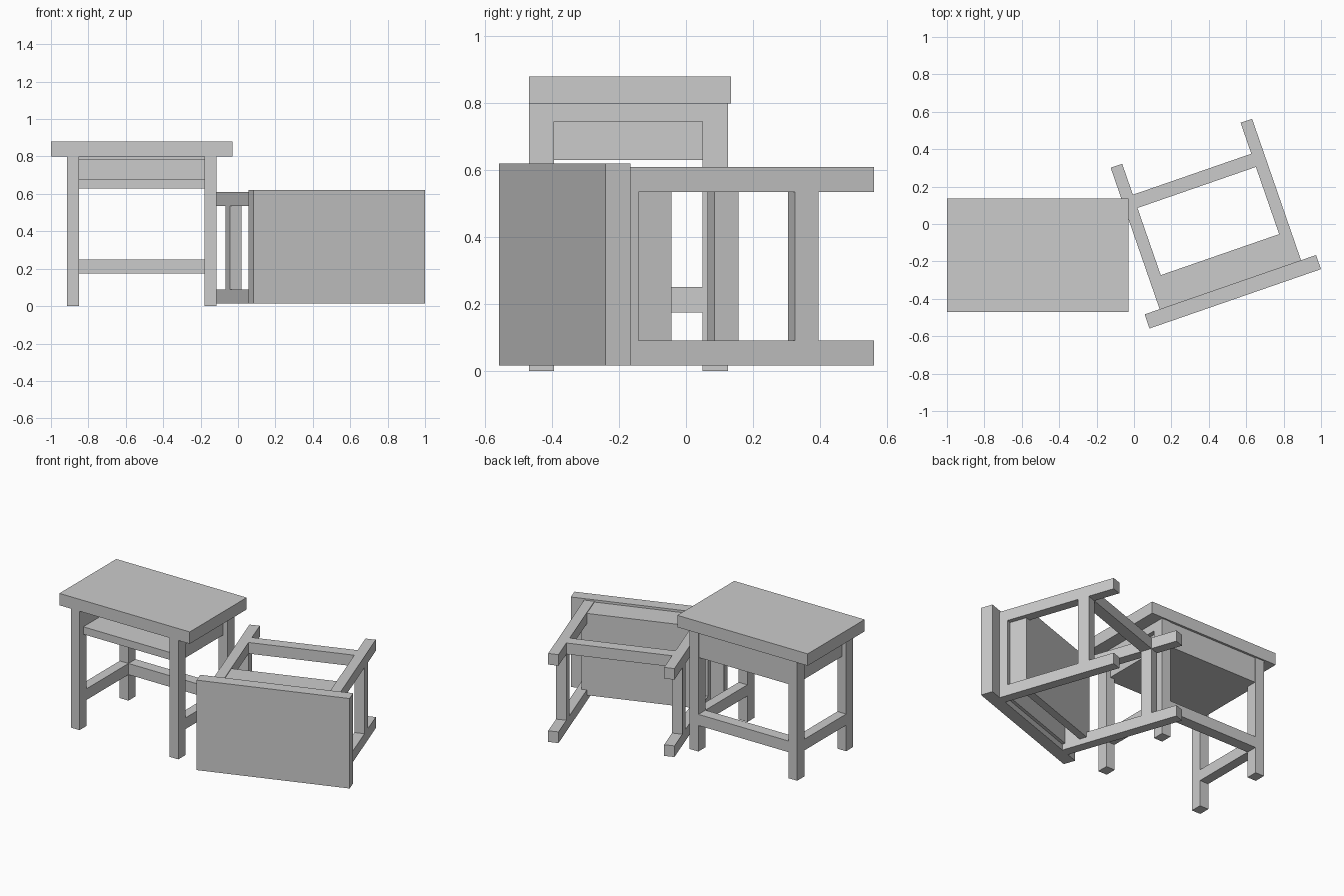
import bpy, bmesh
from math import radians, sin, cos
from mathutils import Matrix

if "Cube" in bpy.data.objects:
    bpy.data.objects.remove(bpy.data.objects["Cube"])


def add_part(name, boxes, matrix):
    """One mesh object made of boxes given as (x0, x1, y0, y1, z0, z1)."""
    bm = bmesh.new()
    for x0, x1, y0, y1, z0, z1 in boxes:
        m = Matrix.Translation(((x0 + x1) / 2, (y0 + y1) / 2, (z0 + z1) / 2)) \
            @ Matrix.Diagonal((x1 - x0, y1 - y0, z1 - z0, 1))
        bmesh.ops.create_cube(bm, size=1, matrix=m)
    mesh = bpy.data.meshes.new(name)
    bm.to_mesh(mesh)
    bm.free()
    obj = bpy.data.objects.new(name, mesh)
    obj.matrix_world = matrix
    bpy.context.collection.objects.link(obj)


FRONT, BACK = (-0.47, -0.395), (0.05, 0.125)    # leg depth ranges
MID = (-0.395, 0.05)                            # gap between the legs
INNER = (-0.85, -0.18)                          # span between the side frames


def desk(prefix, matrix):
    # Worktop
    add_part(prefix + "_top", [(-1, -0.03, -0.47, 0.135, 0.80, 0.88)], matrix)
    # Side frames: two legs, top rail and low rail, with a recessed panel
    for side, x, panel in (("left", (-0.915, -0.85), (-0.885, -0.85)),
                           ("right", (-0.18, -0.115), (-0.18, -0.145))):
        add_part(f"{prefix}_{side}_frame", [
            (*x, *FRONT, 0, 0.80),
            (*x, *BACK, 0, 0.80),
            (*x, *MID, 0.745, 0.80),
            (*x, *MID, 0.175, 0.25)], matrix)
        add_part(f"{prefix}_{side}_panel", [(*panel, *MID, 0.63, 0.745)], matrix)
    # Open-fronted storage compartment: floor, ceiling and back
    add_part(prefix + "_shelf", [(*INNER, -0.43, 0.12, 0.63, 0.68)], matrix)
    add_part(prefix + "_shelf_ceiling", [(*INNER, -0.43, 0.09, 0.78, 0.80)], matrix)
    add_part(prefix + "_back_panel", [(*INNER, 0.09, 0.12, 0.68, 0.80)], matrix)
    # Low stretcher at the back
    add_part(prefix + "_back_stretcher", [(*INNER, *BACK, 0.175, 0.25)], matrix)


# Standing desk
desk("standing_desk", Matrix.Identity(4))

# Toppled desk: lies on its front side, worktop facing forward, turned a little
a = radians(19.1)
c, s = cos(a), sin(a)
desk("fallen_desk", Matrix(((c, 0, s, 0.74),
                            (s, 0, -c, 0.60),
                            (0, 1, 0, 0.485),
                            (0, 0, 0, 1))))
